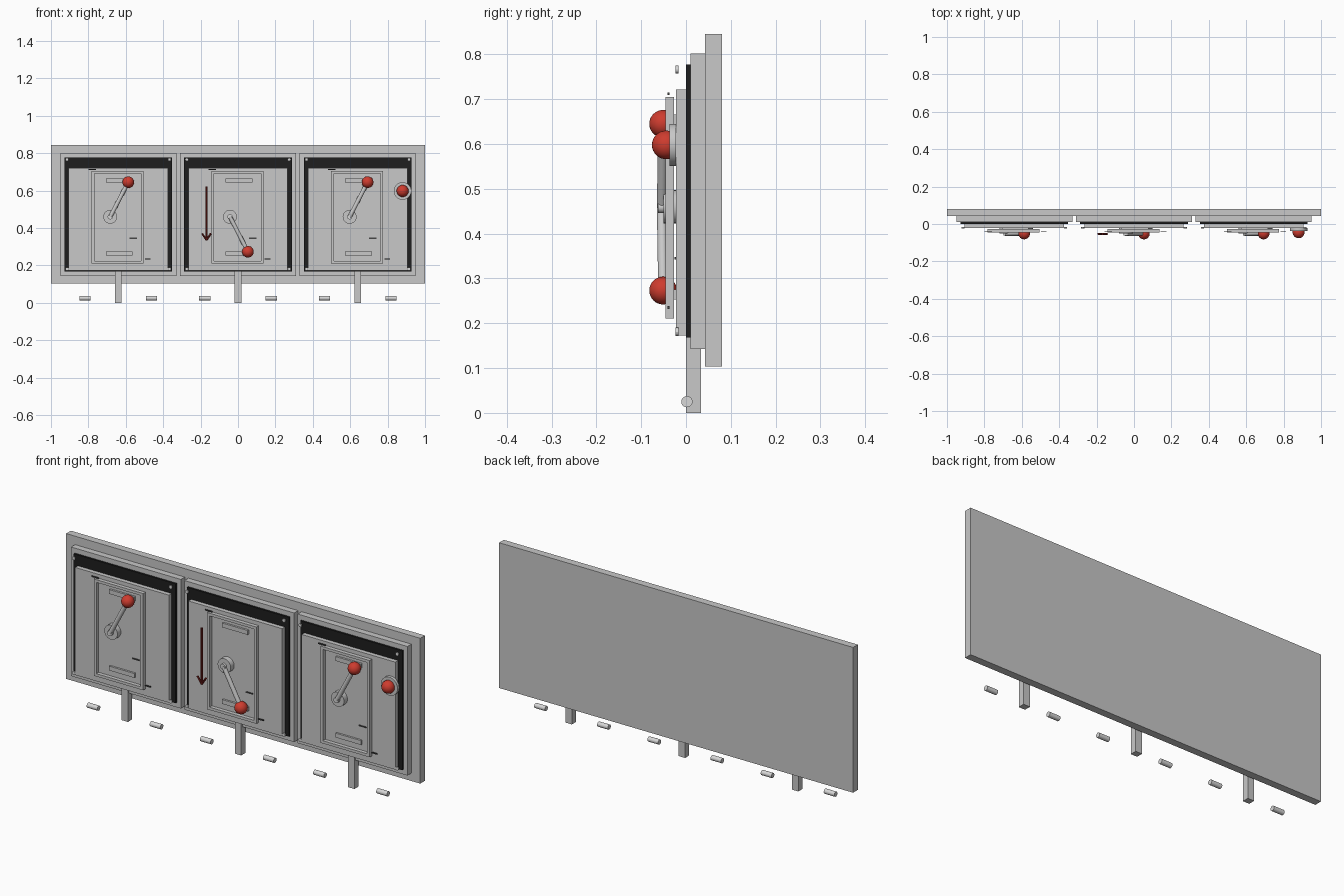
import bpy, bmesh, math
from mathutils import Vector, Matrix

cube = bpy.data.objects.get("Cube")
if cube:
    bpy.data.objects.remove(cube, do_unlink=True)


def material(name, r, g, b):
    m = bpy.data.materials.new(name)
    m.use_nodes = True
    m.diffuse_color = (r, g, b, 1)
    m.node_tree.nodes["Principled BSDF"].inputs["Base Color"].default_value = (r, g, b, 1)
    return m


GREY = material("panel grey", 0.58, 0.58, 0.58)
LIGHT = material("light metal", 0.68, 0.68, 0.68)
BLACK = material("black", 0.013, 0.013, 0.013)
DARK = material("label dark grey", 0.06, 0.06, 0.06)
RED = material("knob red", 0.62, 0.045, 0.028)
DARK_RED = material("arrow dark red", 0.17, 0.012, 0.01)


def finish(name, bm, mat, smooth=False):
    me = bpy.data.meshes.new(name)
    bmesh.ops.recalc_face_normals(bm, faces=bm.faces)
    bm.to_mesh(me)
    bm.free()
    me.materials.append(mat)
    ob = bpy.data.objects.new(name, me)
    bpy.context.collection.objects.link(ob)
    if smooth:
        bpy.ops.object.select_all(action='DESELECT')
        ob.select_set(True)
        bpy.context.view_layer.objects.active = ob
        bpy.ops.object.shade_smooth_by_angle()
    return ob


def add_box(bm, x, y, z):
    """Add a box from three (low, high) ranges."""
    lo, hi = Vector((x[0], y[0], z[0])), Vector((x[1], y[1], z[1]))
    mat = Matrix.Translation((lo + hi) / 2) @ Matrix.Diagonal((*(hi - lo), 1))
    bmesh.ops.create_cube(bm, size=1, matrix=mat)


def box(name, x, y, z, mat):
    bm = bmesh.new()
    add_box(bm, x, y, z)
    return finish(name, bm, mat)


def rod(name, a, b, r, mat, segments=24):
    """Cylinder between two points."""
    a, b = Vector(a), Vector(b)
    bm = bmesh.new()
    turn = (b - a).to_track_quat('Z', 'Y').to_matrix().to_4x4()
    bmesh.ops.create_cone(bm, cap_ends=True, segments=segments, radius1=r, radius2=r,
                          depth=(b - a).length, matrix=Matrix.Translation((a + b) / 2) @ turn)
    return finish(name, bm, mat, True)


def ball(name, centre, r, mat):
    bm = bmesh.new()
    bmesh.ops.create_uvsphere(bm, u_segments=32, v_segments=16, radius=r,
                              matrix=Matrix.Translation(centre))
    return finish(name, bm, mat, True)


def frame(name, x, y, z, w, mat):
    """Rectangular ring of bars of width w."""
    bm = bmesh.new()
    add_box(bm, (x[0], x[0] + w), y, z)
    add_box(bm, (x[1] - w, x[1]), y, z)
    add_box(bm, (x[0] + w, x[1] - w), y, (z[0], z[0] + w))
    add_box(bm, (x[0] + w, x[1] - w), y, (z[1] - w, z[1]))
    return finish(name, bm, mat)


# Shared backing board
box("backing_board", (-1, 1), (0.042, 0.08), (0.103, 0.845), GREY)


def station(tag, cx, lever_up):
    def span(half, off=0):
        return (cx + off - half, cx + off + half)

    # Layered panel and its post
    box(tag + "_panel", span(0.31), (0.01, 0.042), (0.143, 0.802), GREY)
    box(tag + "_black_sheet", span(0.288), (0, 0.01), (0.168, 0.777), BLACK)
    box(tag + "_face_plate", span(0.265), (-0.022, 0), (0.173, 0.722), GREY)
    box(tag + "_post", span(0.018), (0, 0.033), (0, 0.17), GREY)

    # Raised bezel with a slot at each end
    frame(tag + "_bezel", span(0.139, -0.003), (-0.046, -0.027), (0.211, 0.705), 0.014, GREY)
    for end, z in (("upper", 0.655), ("lower", 0.264)):
        box(tag + "_" + end + "_slot", span(0.072, 0.005), (-0.032, -0.022),
            (z - 0.011, z + 0.011), GREY)

    # Lever, hub and knob
    knob = Vector((cx + 0.053, -0.051, 0.645 if lever_up else 0.273))
    hub = Vector((cx - 0.043, -0.054, 0.46))
    rod(tag + "_hub", (hub.x, -0.022, hub.z), (hub.x, -0.05, hub.z), 0.037, GREY, 32)
    rod(tag + "_hub_cap", (hub.x, -0.048, hub.z), (hub.x, -0.062, hub.z), 0.014, LIGHT)
    rod(tag + "_lever", hub, knob, 0.011, GREY, 16)
    ball(tag + "_lever_knob", knob, 0.031, RED)

    # Thin label strips
    for i, (off, y, z, half) in enumerate(((-0.138, -0.041, 0.712, 0.02),
                                           (0.08, -0.026, 0.345, 0.02),
                                           (0.158, -0.041, 0.235, 0.015))):
        box(f"{tag}_label_{i + 1}", span(half, off), (y, y + 0.004),
            (z - 0.003, z + 0.003), DARK)

    # Corner screws and foot rollers
    for side, s in (("right", -1), ("left", 1)):
        x = cx + s * 0.274
        for end, z in (("upper", 0.766), ("lower", 0.181)):
            rod(f"{tag}_{end}_{side}_screw", (x, -0.023, z), (x, -0.017, z), 0.009, LIGHT, 12)
        x = cx + s * 0.178
        rod(f"{tag}_{side}_roller", (x - 0.03, 0.002, 0.025), (x + 0.03, 0.002, 0.025),
            0.0125, LIGHT)


for tag, cx, up in (("right", -0.64, True), ("middle", 0, False), ("left", 0.64, True)):
    station(tag, cx, up)

# Downward arrow on the middle panel
tip = Vector((-0.168, -0.053, 0.335))
rod("arrow_shaft", tip, (tip.x, tip.y, 0.623), 0.005, DARK_RED, 12)
for side, s in (("right", -1), ("left", 1)):
    rod(f"arrow_{side}_barb", tip, tip + Vector((s * 0.024, 0, 0.036)), 0.005, DARK_RED, 12)

# Push button on the left panel
rod("button_collar", (0.88, -0.022, 0.598), (0.88, -0.037, 0.598), 0.047, GREY, 32)
ball("button_ball", (0.88, -0.044, 0.598), 0.032, RED)
